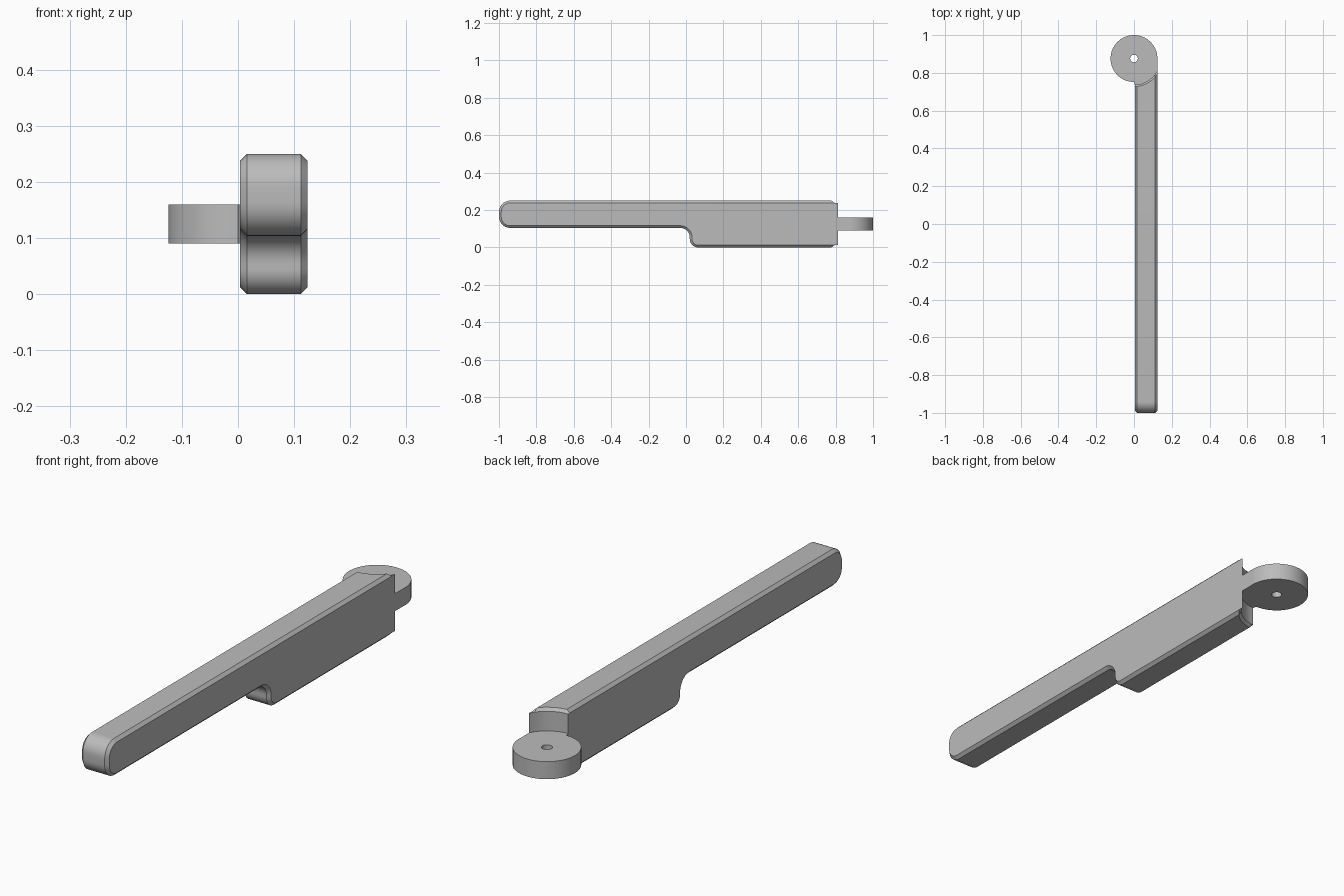
import bpy, bmesh
from math import sin, cos, radians, sqrt

if "Cube" in bpy.data.objects:
    bpy.data.objects.remove(bpy.data.objects["Cube"])

grey = bpy.data.materials.new("plain grey")
grey.use_nodes = True
GREY = (0.5, 0.5, 0.5, 1)
grey.diffuse_color = GREY
grey.node_tree.nodes["Principled BSDF"].inputs["Base Color"].default_value = GREY

HEIGHT, CHAMFER = 0.25, 0.012
LEFT, RIGHT = 0.004, 0.124
PIVOT_Y, DISC_R, SOCKET_R = 0.876, 0.124, 0.139


def finish(bm, name):
    bmesh.ops.recalc_face_normals(bm, faces=bm.faces)
    mesh = bpy.data.meshes.new(name)
    bm.to_mesh(mesh)
    bm.free()
    mesh.materials.append(grey)
    obj = bpy.data.objects.new(name, mesh)
    bpy.context.collection.objects.link(obj)
    bpy.ops.object.select_all(action="DESELECT")
    obj.select_set(True)
    bpy.context.view_layer.objects.active = obj
    bpy.ops.object.shade_smooth_by_angle(angle=radians(30))
    return obj


def arc(cy, cz, r, start, end, steps=10):
    angles = [radians(start + (end - start) * i / steps) for i in range(steps + 1)]
    return [(cy + r * cos(a), cz + r * sin(a)) for a in angles]


def socket_y(x, r):
    return PIVOT_Y - sqrt(r * r - x * x)


def side_profile(x, inset):
    """Side outline of the bar at one slice, shrunk by the inset."""
    top, back = HEIGHT - inset, socket_y(x, SOCKET_R)
    back_in = socket_y(x, SOCKET_R + CHAMFER * 0.8)
    pts = arc(-0.94, 0.19, 0.06 - inset, 90, 180)          # upper nose
    pts += arc(-0.94, 0.164, 0.06 - inset, 180, 270)       # lower nose
    pts += arc(-0.03, 0.054, 0.05 + inset, 90, 0)          # inner step
    pts += arc(0.065, 0.045, 0.045 - inset, 180, 270)      # outer step
    pts += [(back_in, inset), (back, CHAMFER),
            (back, HEIGHT - CHAMFER), (back_in, top)]      # hollowed end
    return pts


# Bar: lofted across its width, with chamfered rims and a hollowed end
bm = bmesh.new()
inner = RIGHT - LEFT - 2 * CHAMFER
slices = [(LEFT, CHAMFER)]
slices += [(LEFT + CHAMFER + inner * i / 12, 0) for i in range(13)]
slices += [(RIGHT, CHAMFER)]
rings = [[bm.verts.new((x, y, z)) for y, z in side_profile(x, inset)]
         for x, inset in slices]
for a, b in zip(rings, rings[1:]):
    for i in range(len(a)):
        j = (i + 1) % len(a)
        bm.faces.new((a[i], a[j], b[j], b[i]))
bm.faces.new(rings[0])
bm.faces.new(rings[-1])
finish(bm, "bar")


# Pivot disc: pierced ring whose last quarter reaches into the bar as a tab
def disc_radius(angle):
    if angle <= 270:
        return DISC_R
    return min(0.16, (RIGHT - 0.0005) / cos(radians(angle)))


bm = bmesh.new()
COUNT = 96
loops = []
for hole, z in ((False, 0.09), (False, 0.16), (True, 0.16), (True, 0.09)):
    loop = []
    for i in range(COUNT):
        deg = 360 * i / COUNT
        r = 0.02 if hole else disc_radius(deg)
        loop.append(bm.verts.new((r * cos(radians(deg)),
                                  PIVOT_Y + r * sin(radians(deg)), z)))
    loops.append(loop)
for k in range(4):
    a, b = loops[k], loops[(k + 1) % 4]
    for i in range(COUNT):
        j = (i + 1) % COUNT
        bm.faces.new((a[i], a[j], b[j], b[i]))
finish(bm, "pivot_disc")
